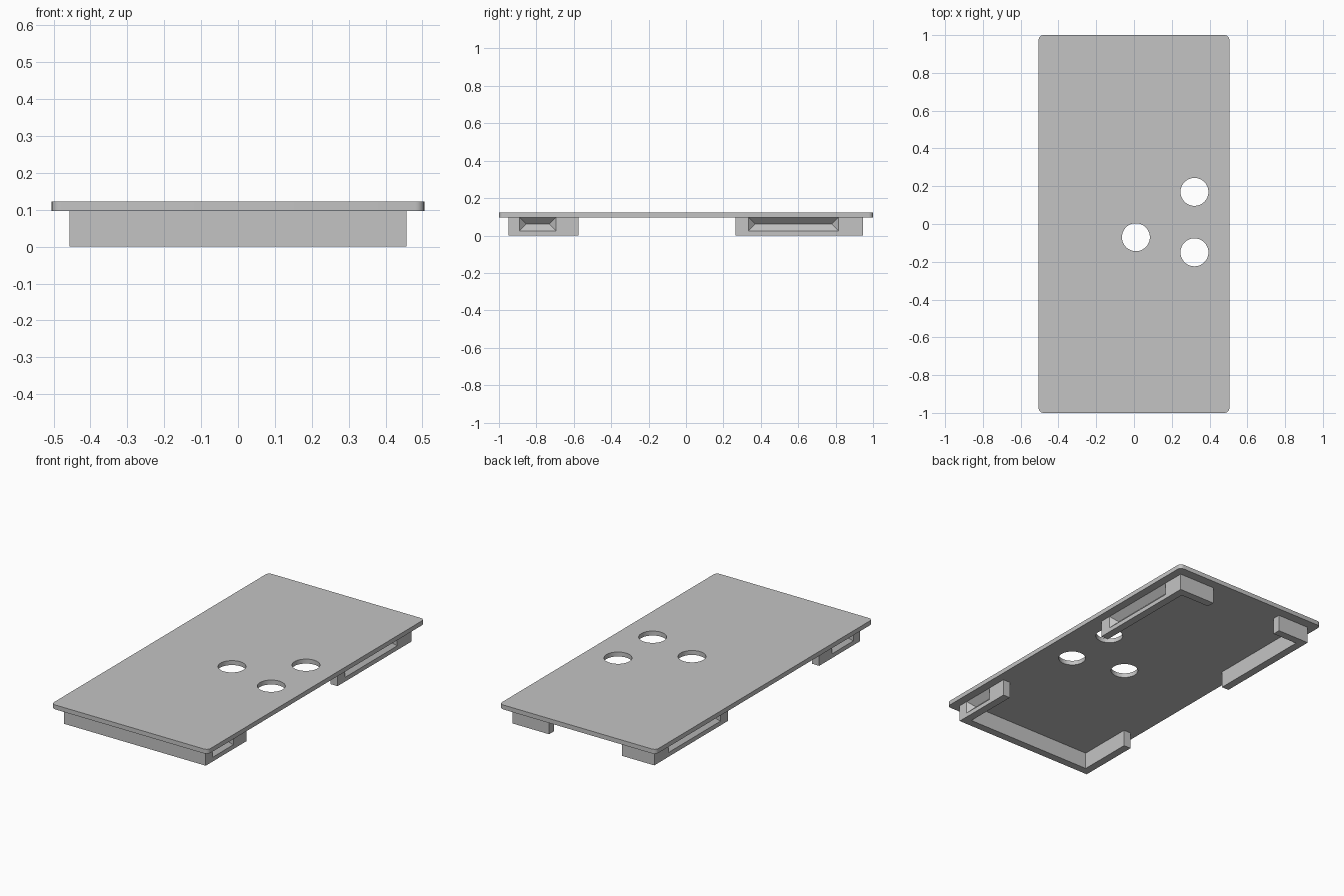
import bpy
import bmesh

cube = bpy.data.objects.get("Cube")
if cube:
    bpy.data.objects.remove(cube, do_unlink=True)

# Overall sizes
PLATE_X, PLATE_Y = 0.505, 1.0
PLATE_BOTTOM, PLATE_TOP = 0.097, 0.123
RAIL_X, FRONT, BACK = 0.457, -0.95, 0.945
WALL = 0.046

grey = bpy.data.materials.new("plain grey")
grey.use_nodes = True
colour = (0.55, 0.55, 0.55, 1)
grey.diffuse_color = colour
grey.node_tree.nodes["Principled BSDF"].inputs["Base Color"].default_value = colour


def make_object(name, bm):
    bmesh.ops.recalc_face_normals(bm, faces=bm.faces)
    mesh = bpy.data.meshes.new(name)
    bm.to_mesh(mesh)
    bm.free()
    mesh.materials.append(grey)
    obj = bpy.data.objects.new(name, mesh)
    bpy.context.collection.objects.link(obj)
    return obj


def extrude_outline(name, outline, z0, z1, corner=0):
    bm = bmesh.new()
    face = bm.faces.new([bm.verts.new((x, y, z0)) for x, y in outline])
    grown = bmesh.ops.extrude_face_region(bm, geom=[face])["geom"]
    top = [g for g in grown if isinstance(g, bmesh.types.BMVert)]
    bmesh.ops.translate(bm, verts=top, vec=(0, 0, z1 - z0))
    if corner:
        upright = [e for e in bm.edges
                   if abs(e.verts[0].co.z - e.verts[1].co.z) > 0.001]
        bmesh.ops.bevel(bm, geom=upright, offset=corner, segments=5,
                        profile=0.5, affect='EDGES')
    return make_object(name, bm)


def cut(target, cutter):
    cutter.hide_render = True
    mod = target.modifiers.new("cut", 'BOOLEAN')
    mod.operation = 'DIFFERENCE'
    mod.solver = 'EXACT'
    mod.object = cutter
    bpy.context.view_layer.objects.active = target
    bpy.ops.object.modifier_apply(modifier=mod.name)
    bpy.data.objects.remove(cutter, do_unlink=True)


def cut_groove(rail, side, y0, y1):
    """Hipped V-groove in the outer face of a side wall."""
    low, high, extra = 0.025, 0.097, 0.01
    depth = (high - low) / 2
    outer_x = side * (RAIL_X + extra)
    ridge_x = side * (RAIL_X - depth)
    bm = bmesh.new()
    for y in (y0 - extra, y1 + extra):
        for z in (low - extra, high + extra):
            bm.verts.new((outer_x, y, z))
    for y in (y0 + depth, y1 - depth):
        bm.verts.new((ridge_x, y, low + depth))
    bmesh.ops.convex_hull(bm, input=bm.verts)
    cut(rail, make_object("groove_cutter", bm))


# Cover plate with rounded corners
plate = extrude_outline(
    "cover_plate",
    [(-PLATE_X, -PLATE_Y), (PLATE_X, -PLATE_Y),
     (PLATE_X, PLATE_Y), (-PLATE_X, PLATE_Y)],
    PLATE_BOTTOM, PLATE_TOP, corner=0.025)

# Three round holes
for x, y in ((0.01, -0.07), (0.32, 0.17), (0.32, -0.15)):
    bm = bmesh.new()
    bmesh.ops.create_cone(bm, cap_ends=True, segments=48, radius1=0.074,
                          radius2=0.074, depth=0.2)
    bmesh.ops.translate(bm, verts=bm.verts, vec=(x, y, 0.11))
    cut(plate, make_object("hole_cutter", bm))

# U-shaped rail at the front
inner = RAIL_X - WALL
arm_end = -0.575
front_rail = extrude_outline(
    "front_rail",
    [(-RAIL_X, FRONT), (RAIL_X, FRONT), (RAIL_X, arm_end), (inner, arm_end),
     (inner, FRONT + WALL), (-inner, FRONT + WALL), (-inner, arm_end),
     (-RAIL_X, arm_end)],
    0, PLATE_BOTTOM + 0.005)

# L-shaped rails at the back corners
arm_start = 0.265
for side, name, stop in ((1, "back_left_rail", 0.222),
                         (-1, "back_right_rail", 0.25)):
    rail = extrude_outline(
        name,
        [(side * x, y) for x, y in (
            (RAIL_X, arm_start), (RAIL_X, BACK), (stop, BACK),
            (stop, BACK - WALL), (inner, BACK - WALL), (inner, arm_start))],
        0, PLATE_BOTTOM + 0.005)
    cut_groove(rail, side, 0.335, 0.815)
    cut_groove(front_rail, side, -0.89, -0.695)

# Smooth hole walls and rounded corners, keep other edges sharp
bpy.ops.object.select_all(action='DESELECT')
plate.select_set(True)
bpy.context.view_layer.objects.active = plate
bpy.ops.object.shade_smooth_by_angle()
